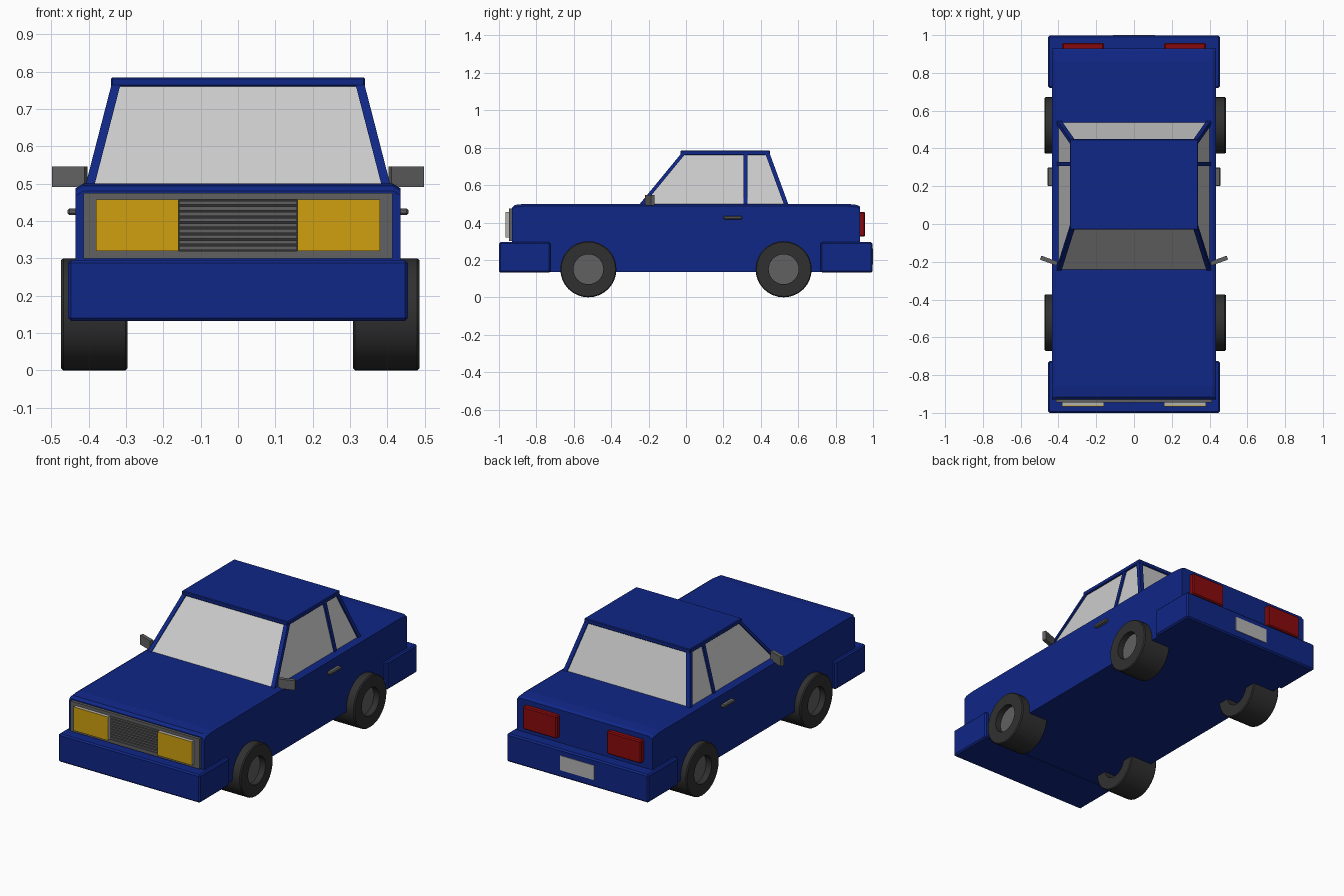
import bpy, bmesh, math
from mathutils import Vector, Matrix

if "Cube" in bpy.data.objects:
    bpy.data.objects.remove(bpy.data.objects["Cube"])


def paint(name, r, g, b):
    m = bpy.data.materials.new(name)
    m.diffuse_color = (r, g, b, 1)
    m.use_nodes = True
    m.node_tree.nodes["Principled BSDF"].inputs["Base Color"].default_value = m.diffuse_color
    return m


BLUE = paint("blue_paint", 0.005, 0.02, 0.24)
GLASS = paint("window_grey", 0.55, 0.55, 0.55)
RUBBER = paint("rubber", 0.03, 0.03, 0.03)
GREY = paint("dark_grey", 0.12, 0.12, 0.12)
PALE = paint("pale_grey", 0.45, 0.45, 0.45)
YELLOW = paint("lamp_yellow", 0.62, 0.35, 0.005)
RED = paint("lamp_red", 0.25, 0.003, 0.004)


def finish(name, bm, *mats):
    bmesh.ops.recalc_face_normals(bm, faces=bm.faces)
    me = bpy.data.meshes.new(name)
    bm.to_mesh(me)
    bm.free()
    ob = bpy.data.objects.new(name, me)
    bpy.context.collection.objects.link(ob)
    for m in mats:
        me.materials.append(m)
    return ob


def box(name, x, y, z, mat, bevel=0, turn=0):
    """Box from (min, max) ranges, optionally bevelled and turned about z."""
    bm = bmesh.new()
    bmesh.ops.create_cube(bm, size=1)
    bmesh.ops.scale(bm, vec=(x[1] - x[0], y[1] - y[0], z[1] - z[0]), verts=bm.verts)
    if bevel:
        bmesh.ops.bevel(bm, geom=bm.edges[:], offset=bevel, segments=1, affect='EDGES')
    centre = Vector((sum(x) / 2, sum(y) / 2, sum(z) / 2))
    bmesh.ops.transform(bm, matrix=Matrix.Translation(centre) @ Matrix.Rotation(turn, 4, 'Z'),
                        verts=bm.verts)
    return finish(name, bm, mat)


def beam(name, a, b, width, mat):
    """Square bar with horizontal ends running from a to b."""
    bm = bmesh.new()
    w = width / 2
    ends = [[bm.verts.new((p[0] + i * w, p[1] + j * w, p[2]))
             for i, j in ((-1, -1), (1, -1), (1, 1), (-1, 1))] for p in (a, b)]
    bm.faces.new(ends[0])
    bm.faces.new(ends[1])
    for i in range(4):
        k = (i + 1) % 4
        bm.faces.new((ends[0][i], ends[0][k], ends[1][k], ends[1][i]))
    return finish(name, bm, mat)


def lathe(name, profile, centre, side, mat, n=32):
    """Closed (x, radius) profile turned about the wheel axle."""
    bm = bmesh.new()
    rings = []
    for i in range(n):
        t = 2 * math.pi * i / n
        rings.append([bm.verts.new((centre[0] + side * x, centre[1] + r * math.cos(t),
                                    centre[2] + r * math.sin(t))) for x, r in profile])
    m = len(profile)
    for i in range(n):
        a, b = rings[i], rings[(i + 1) % n]
        for j in range(m):
            k = (j + 1) % m
            bm.faces.new((a[j], a[k], b[k], b[j]))
    bmesh.ops.remove_doubles(bm, verts=bm.verts, dist=1e-5)
    ob = finish(name, bm, mat)
    bpy.context.view_layer.objects.active = ob
    ob.select_set(True)
    bpy.ops.object.shade_smooth_by_angle(angle=math.radians(30))
    ob.select_set(False)
    return ob


# Body: side profile extruded across, with chamfered shoulders
bm = bmesh.new()
side_profile = [(-0.93, 0.135), (0.93, 0.135), (0.93, 0.485), (0.915, 0.494),
                (0.86, 0.5), (-0.86, 0.5), (-0.915, 0.494), (-0.93, 0.48)]
sections = []
for x in (-0.435, -0.415, 0.415, 0.435):
    drop = 0.012 if abs(x) > 0.42 else 0
    sections.append([bm.verts.new((x, y, z - (drop if z > 0.3 else 0))) for y, z in side_profile])
for a, b in zip(sections, sections[1:]):
    for i in range(len(a)):
        k = (i + 1) % len(a)
        bm.faces.new((a[i], a[k], b[k], b[i]))
bm.faces.new(sections[0])
bm.faces.new(sections[-1])
finish("body", bm, BLUE)

# Bumpers and rear plate
box("front_bumper", (-0.455, 0.455), (-1.0, -0.725), (0.132, 0.295), BLUE, 0.008)
box("rear_bumper", (-0.455, 0.455), (0.72, 0.997), (0.132, 0.295), BLUE, 0.008)
box("rear_plate", (-0.11, 0.11), (0.98, 1.0), (0.175, 0.26), PALE)

# Roof and glass house
box("roof", (-0.34, 0.34), (-0.03, 0.45), (0.76, 0.785), BLUE, 0.004)
bm = bmesh.new()
low = [bm.verts.new(v + (0.495,)) for v in ((-0.4, -0.245), (0.4, -0.245), (0.4, 0.54), (-0.4, 0.54))]
top = [bm.verts.new(v + (0.765,)) for v in ((-0.328, -0.018), (0.328, -0.018), (0.328, 0.44), (-0.328, 0.44))]
for i in range(4):
    k = (i + 1) % 4
    bm.faces.new((low[i], low[k], top[k], top[i]))
finish("windows", bm, GLASS)

for s, tag in ((-1, "left"), (1, "right")):
    # Pillars
    beam(tag + "_front_pillar", (s * 0.398, -0.243, 0.49), (s * 0.327, -0.017, 0.765), 0.024, BLUE)
    beam(tag + "_rear_pillar", (s * 0.398, 0.538, 0.49), (s * 0.327, 0.437, 0.765), 0.024, BLUE)
    beam(tag + "_middle_pillar", (s * 0.398, 0.318, 0.49), (s * 0.327, 0.318, 0.765), 0.022, BLUE)

    # Mirror and door handle
    xr = sorted((s * 0.404, s * 0.497))
    box(tag + "_mirror", xr, (-0.205, -0.183), (0.491, 0.546), GREY, 0, s * math.radians(20))
    box(tag + "_door_handle", sorted((s * 0.43, s * 0.457)), (0.2, 0.3), (0.416, 0.434), GREY, 0.005)

    # Lamps: pale housing with yellow face, red rear lamp
    xl = sorted((s * 0.16, s * 0.38))
    box(tag + "_headlamp_housing", xl, (-0.962, -0.925), (0.32, 0.457), PALE)
    box(tag + "_headlamp_lens", xl, (-0.966, -0.962), (0.32, 0.457), YELLOW)
    box(tag + "_tail_lamp", xl, (0.92, 0.958), (0.325, 0.457), RED, 0.006)

    # Grille frame side
    box(tag + "_grille_frame", sorted((s * 0.38, s * 0.414)), (-0.946, -0.925), (0.3, 0.475), GREY)

    # Wheels
    for y, end in ((-0.522, "front"), (0.522, "rear")):
        c = (0.006, y, 0.15)
        lathe(f"{end}_{tag}_tyre", [(0.302, 0.08), (0.302, 0.145), (0.307, 0.15), (0.474, 0.15),
                                    (0.48, 0.145), (0.48, 0.08)], c, s, RUBBER)
        lathe(f"{end}_{tag}_hub", [(0.425, 0), (0.425, 0.081), (0.445, 0.081), (0.445, 0)], c, s, GREY)

# Grille: frame rails, backing and slats
box("grille_top_rail", (-0.38, 0.38), (-0.946, -0.925), (0.457, 0.475), GREY)
box("grille_bottom_rail", (-0.38, 0.38), (-0.946, -0.925), (0.3, 0.32), GREY)
box("grille_backing", (-0.38, 0.38), (-0.934, -0.925), (0.32, 0.457), RUBBER)
for i in range(9):
    z = 0.328 + i * 0.0151
    box(f"grille_slat_{i + 1}", (-0.158, 0.158), (-0.946, -0.93), (z - 0.005, z + 0.005), GREY)
